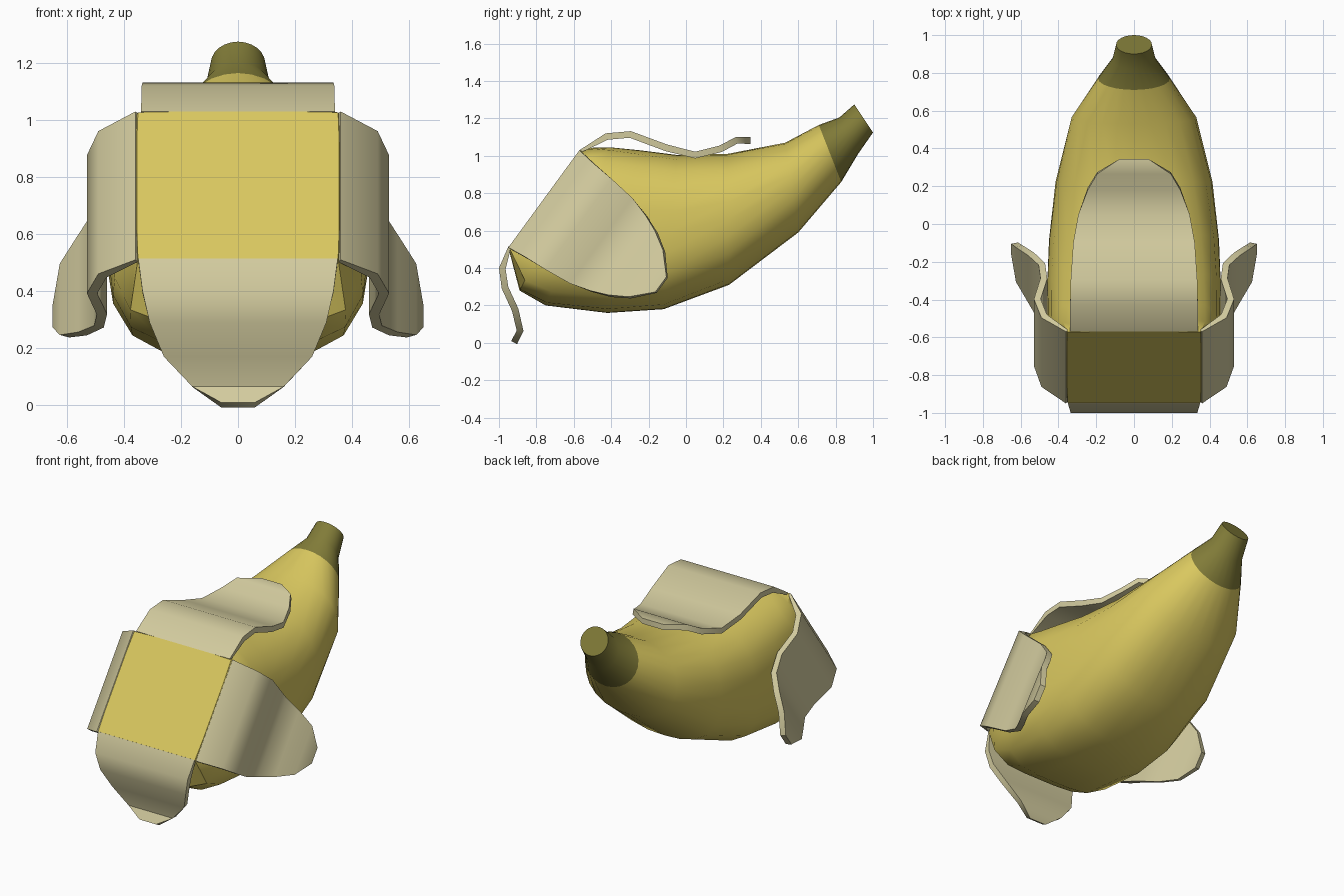
import bpy, bmesh, math
from mathutils import Vector

if "Cube" in bpy.data.objects:
    bpy.data.objects.remove(bpy.data.objects["Cube"])


def material(name, rgb):
    m = bpy.data.materials.new(name)
    m.diffuse_color = (*rgb, 1)
    m.use_nodes = True
    m.node_tree.nodes["Principled BSDF"].inputs["Base Color"].default_value = m.diffuse_color
    return m


YELLOW = material("peel_yellow", (0.70, 0.58, 0.115))
OLIVE = material("stem_olive", (0.22, 0.20, 0.04))
CREAM = material("peel_inside_cream", (0.65, 0.60, 0.345))


def finish(bm, name, mats, angle):
    bmesh.ops.recalc_face_normals(bm, faces=bm.faces)
    me = bpy.data.meshes.new(name)
    bm.to_mesh(me)
    bm.free()
    ob = bpy.data.objects.new(name, me)
    bpy.context.collection.objects.link(ob)
    for m in mats:
        me.materials.append(m)
    bpy.ops.object.select_all(action='DESELECT')
    ob.select_set(True)
    bpy.context.view_layer.objects.active = ob
    bpy.ops.object.shade_smooth_by_angle(angle=math.radians(angle))
    return ob


def loft(bm, rings):
    """Skin a list of vertex rings and cap both ends."""
    rows = [[bm.verts.new(p) for p in r] for r in rings]
    n = len(rows[0])
    faces = []
    for i, (a, b) in enumerate(zip(rows, rows[1:])):
        for k in range(n):
            f = bm.faces.new((a[k], a[(k + 1) % n], b[(k + 1) % n], b[k]))
            faces.append((i, f))
    first = bm.faces.new(rows[0])
    last = bm.faces.new(rows[-1][::-1])
    return faces, first, last


# Fruit body: (top y, top z, bottom y, bottom z, half width, squareness)
SECTIONS = [
    (-0.57, 1.03, -0.95, 0.51, 0.355, 60),
    (-0.49, 1.045, -0.89, 0.28, 0.44, 4.5),
    (-0.40, 1.045, -0.75, 0.20, 0.455, 3.6),
    (-0.25, 1.03, -0.42, 0.16, 0.46, 3.2),
    (-0.05, 1.005, -0.12, 0.18, 0.45, 2.9),
    (0.22, 1.01, 0.23, 0.31, 0.415, 2.5),
    (0.53, 1.07, 0.60, 0.59, 0.33, 2.2),
    (0.71, 1.165, 0.83, 0.86, 0.19, 2),
    (0.82, 1.205, 0.92, 1.01, 0.115, 2),
    (0.90, 1.275, 1.00, 1.125, 0.095, 2),
]
STEM_START = 7
SIDES = 24


def section_ring(ty, tz, by, bz, w, n):
    top, bot = Vector((0, ty, tz)), Vector((0, by, bz))
    mid, up = (top + bot) / 2, (top - bot) / 2
    ring = []
    for k in range(SIDES):
        a = 2 * math.pi * k / SIDES
        c, s = math.cos(a), math.sin(a)
        r = (abs(c) ** n + abs(s) ** n) ** (-1 / n)
        ring.append(mid + Vector((w * r * c, 0, 0)) + up * (r * s))
    return ring


bm = bmesh.new()
faces, first, last = loft(bm, [section_ring(*s) for s in SECTIONS])
for i, f in faces:
    f.material_index = 1 if i >= STEM_START else 0
last.material_index = 1
finish(bm, "banana_body", [YELLOW, OLIVE], 40)


# Peel flaps: strips following an outer path, thickened toward the fruit
def flap(name, path, widths, lateral, toward, thick=0.036):
    rings = []
    for i, p in enumerate(path):
        t = (path[min(i + 1, len(path) - 1)] - path[max(i - 1, 0)]).normalized()
        inward = t.cross(lateral).normalized()
        # keep the same side all along the strip
        if i == 0:
            sign = 1 if inward.dot(toward) > 0 else -1
        q = p + inward * sign * (0.015 if i == 0 else thick)
        d = lateral * widths[i]
        rings.append([p - d, p + d, q + d, q - d])
    bm = bmesh.new()
    loft(bm, rings)
    return finish(bm, name, [CREAM], 40)


X = Vector((1, 0, 0))

top = [(-0.57, 1.03), (-0.43, 1.12), (-0.295, 1.132), (-0.10, 1.06),
       (0.05, 1.022), (0.18, 1.055), (0.265, 1.10), (0.345, 1.10)]
flap("top_flap", [Vector((0, y, z)) for y, z in top],
     [0.34, 0.338, 0.335, 0.322, 0.295, 0.245, 0.195, 0.075],
     X, Vector((0, 0.6, -0.8)))

low = [(-0.95, 0.515), (-1.0, 0.40), (-0.985, 0.29), (-0.93, 0.17),
       (-0.905, 0.065), (-0.935, 0.01)]
flap("bottom_flap", [Vector((0, y, z)) for y, z in low],
     [0.35, 0.335, 0.31, 0.26, 0.16, 0.06],
     X, Vector((0, 0.9, 0.2)))

# Side flaps run straight back from the edges of the cut face
UP = Vector((0, 0.59, 0.807)).normalized()
BACK = Vector((0, 0.807, -0.59)).normalized()
MID = Vector((0, -0.76, 0.77))
side = [(0.0, 0.36, 0.322), (0.10, 0.49, 0.31), (0.23, 0.53, 0.30),
        (0.38, 0.495, 0.283), (0.49, 0.505, 0.25), (0.58, 0.56, 0.212),
        (0.675, 0.625, 0.155), (0.775, 0.65, 0.05)]
for sx, label in ((-1, "left"), (1, "right")):
    flap(label + "_side_flap",
         [MID + BACK * t + X * (sx * x) for t, x, w in side],
         [w for t, x, w in side], UP, X * -sx)
